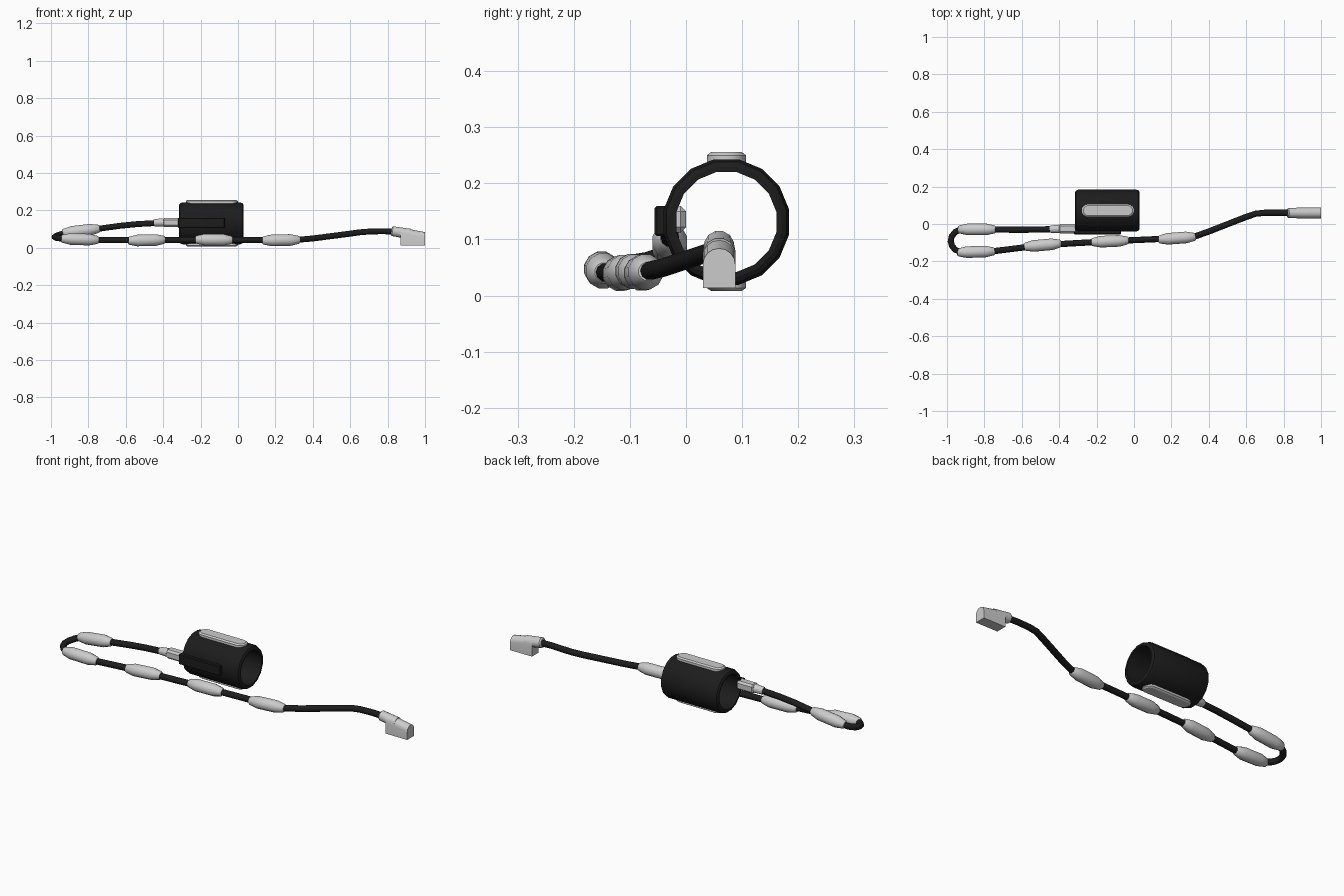
import bpy, bmesh, math
from mathutils import Vector

if "Cube" in bpy.data.objects:
    bpy.data.objects.remove(bpy.data.objects["Cube"])

black = bpy.data.materials.new("black_rubber")
black.diffuse_color = (0.012, 0.012, 0.012, 1)
black.use_nodes = True
black.node_tree.nodes["Principled BSDF"].inputs["Base Color"].default_value = black.diffuse_color


def finish(name, bm, mat=None, angle=30):
    bmesh.ops.recalc_face_normals(bm, faces=bm.faces)
    me = bpy.data.meshes.new(name)
    bm.to_mesh(me)
    bm.free()
    ob = bpy.data.objects.new(name, me)
    bpy.context.collection.objects.link(ob)
    if mat:
        me.materials.append(mat)
    bpy.ops.object.select_all(action='DESELECT')
    ob.select_set(True)
    bpy.context.view_layer.objects.active = ob
    bpy.ops.object.shade_smooth_by_angle(angle=math.radians(angle))
    return ob


def skin(bm, rings, closed=False):
    n = len(rings[0])
    pairs = list(zip(rings, rings[1:]))
    if closed:
        pairs.append((rings[-1], rings[0]))
    for a, b in pairs:
        for i in range(n):
            bm.faces.new((a[i], a[(i + 1) % n], b[(i + 1) % n], b[i]))
    if not closed:
        bm.faces.new(rings[0])
        bm.faces.new(rings[-1])


def lathe(name, p0, p1, profile, sides=12, mat=None, closed=False):
    """Turn (fraction, radius) points around the axis p0-p1."""
    bm = bmesh.new()
    p0, p1 = Vector(p0), Vector(p1)
    d = (p1 - p0).normalized()
    u = d.cross(Vector((0, 0, 1))).normalized()
    v = u.cross(d)
    rings = []
    for t, r in profile:
        ring = []
        for i in range(sides):
            a = 2 * math.pi * (i + 0.5) / sides
            ring.append(bm.verts.new(p0.lerp(p1, t) + r * (math.cos(a) * u + math.sin(a) * v)))
        rings.append(ring)
    skin(bm, rings, closed)
    return finish(name, bm, mat)


def cable(name, pts, radius, sides=10):
    bm = bmesh.new()
    pts = [Vector(p) for p in pts]
    rings = []
    for k, p in enumerate(pts):
        d = (pts[min(k + 1, len(pts) - 1)] - pts[max(k - 1, 0)]).normalized()
        u = d.cross(Vector((0, 0, 1))).normalized()
        v = u.cross(d)
        rings.append([bm.verts.new(p + radius * (math.cos(a) * u + math.sin(a) * v))
                      for a in (2 * math.pi * i / sides for i in range(sides))])
    skin(bm, rings)
    return finish(name, bm, black, 45)


def box(name, lo, hi, mat=None, bevel=0.004):
    bm = bmesh.new()
    bmesh.ops.create_cube(bm, size=1)
    for v in bm.verts:
        v.co = [(lo[i] + hi[i]) / 2 + v.co[i] * (hi[i] - lo[i]) for i in range(3)]
    bmesh.ops.bevel(bm, geom=bm.edges[:], offset=bevel, segments=1, affect='EDGES')
    return finish(name, bm, mat)


def pad(name, z_in, z_out):
    """Rounded strip; the outer rim is chamfered."""
    bm = bmesh.new()
    rings = []
    for z, r in ((z_in, 0.035), (z_in + 0.7 * (z_out - z_in), 0.035), (z_out, 0.027)):
        ring = []
        for i in range(16):
            a = -math.pi / 2 + math.pi * (i if i < 8 else i - 1) / 7
            cx = -0.035 if i < 8 else -0.245
            ring.append(bm.verts.new((cx + r * math.cos(a), 0.072 + r * math.sin(a), z)))
        rings.append(ring)
    skin(bm, rings)
    return finish(name, bm)


# hollow cuff
R, r = 0.114, 0.091
lathe("cuff", (-0.315, 0.072, 0.131), (0.03, 0.072, 0.131),
      [(0, r), (0, R - 0.014), (0.015, R - 0.005), (0.05, R), (0.95, R),
       (0.985, R - 0.005), (1, R - 0.014), (1, r)], 16, black, closed=True)
pad("top_pad", 0.236, 0.256)
pad("bottom_pad", 0.026, 0.008)

# socket on the cuff and the plug in it
box("socket", (-0.32, -0.056, 0.106), (-0.07, -0.018, 0.160), black)
box("plug_body", (-0.405, -0.050, 0.112), (-0.30, 0.0, 0.160), None, 0.010)
lathe("plug_neck", (-0.45, -0.028, 0.134), (-0.40, -0.026, 0.136),
      [(0, 0.017), (0.1, 0.020), (1, 0.023)])

# cable
cable("cable", [
    (-0.40, -0.027, 0.135), (-0.45, -0.028, 0.132), (-0.54, -0.030, 0.127),
    (-0.63, -0.031, 0.118), (-0.74, -0.029, 0.103), (-0.93, -0.030, 0.078),
    (-0.955, -0.042, 0.070), (-0.975, -0.067, 0.062), (-0.980, -0.093, 0.058),
    (-0.972, -0.119, 0.054), (-0.955, -0.138, 0.051), (-0.93, -0.149, 0.049),
    (-0.84, -0.149, 0.045), (-0.74, -0.144, 0.041), (-0.49, -0.113, 0.041),
    (-0.13, -0.092, 0.042), (0.23, -0.076, 0.042), (0.33, -0.065, 0.044),
    (0.40, -0.040, 0.050), (0.60, 0.038, 0.076), (0.65, 0.055, 0.083),
    (0.70, 0.060, 0.087), (0.77, 0.060, 0.089), (0.86, 0.060, 0.086)], 0.0165)

# beads threaded on the cable
beads = [((-0.94, -0.029, 0.079), (-0.74, -0.029, 0.103)),
         ((-0.945, -0.152, 0.049), (-0.745, -0.146, 0.042)),
         ((-0.588, -0.122, 0.038), (-0.390, -0.104, 0.043)),
         ((-0.228, -0.097, 0.044), (-0.030, -0.088, 0.042)),
         ((0.130, -0.083, 0.039), (0.330, -0.068, 0.043))]
for i, (a, b) in enumerate(beads):
    lathe("bead_%d" % (i + 1), a, b,
          [(0, 0.017), (0.03, 0.022), (0.25, 0.032), (0.75, 0.032), (0.97, 0.022), (1, 0.017)])

# end plug: sloping barrel and a round-topped head
lathe("end_plug_barrel", (0.82, 0.059, 0.090), (0.92, 0.059, 0.074),
      [(0, 0.021), (0.06, 0.027), (1, 0.029)])
bm = bmesh.new()
sections = []
for x, top in ((0.868, 0.109), (1.0, 0.084)):
    pts = [(0.088, 0.013)]
    for i in range(9):
        a = math.pi * i / 8
        pts.append((0.059 + 0.029 * math.cos(a), top - 0.029 + 0.029 * math.sin(a)))
    pts.append((0.030, 0.013))
    sections.append([bm.verts.new((x, y, z)) for y, z in pts])
skin(bm, sections)
finish("end_plug_head", bm)
